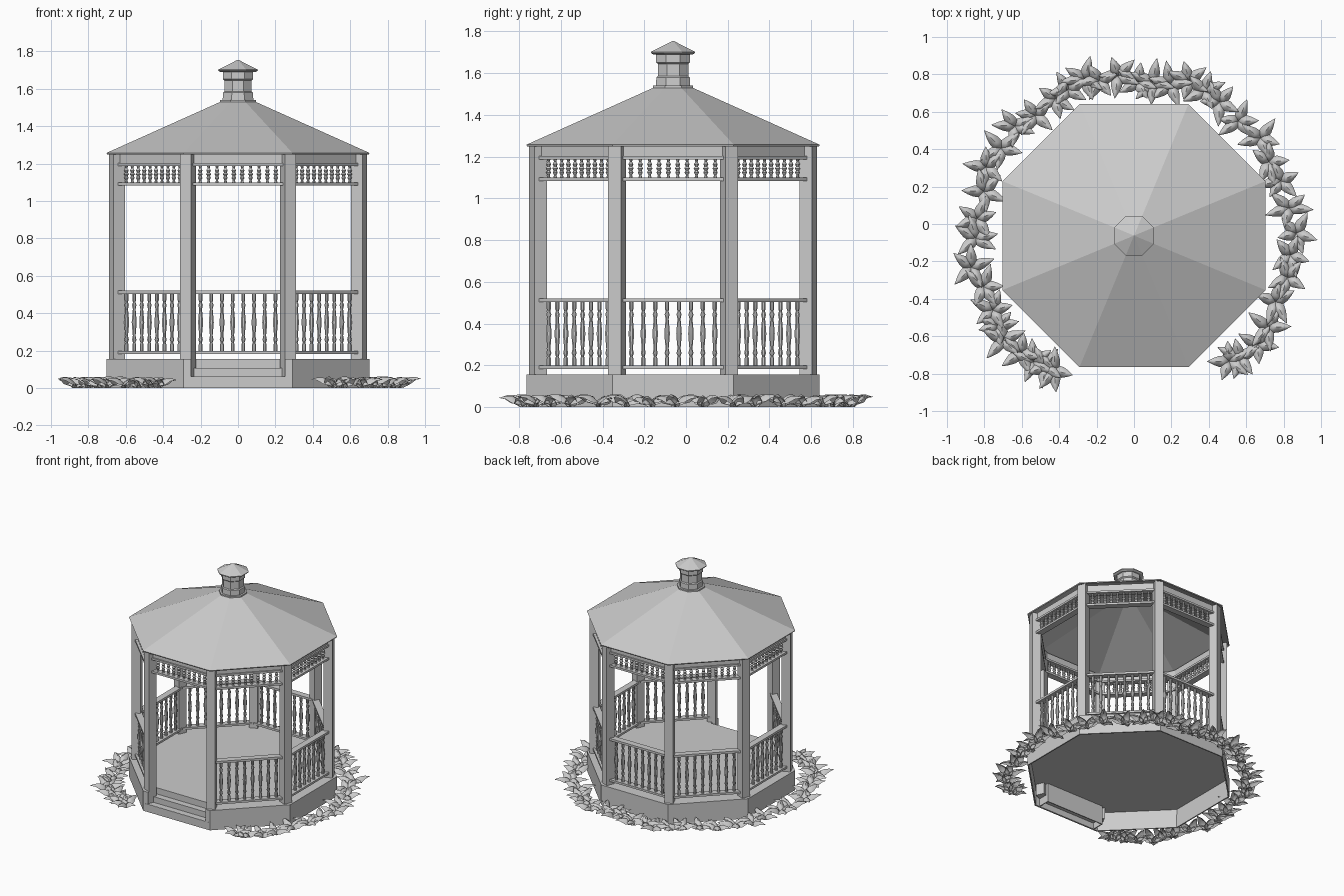
import bpy, bmesh, math, random
from mathutils import Matrix, Vector

if "Cube" in bpy.data.objects:
    bpy.data.objects.remove(bpy.data.objects["Cube"])

random.seed(4)
CY = -0.062                      # octagon centre in y
C8 = math.cos(math.pi / 8)
CENTRE = Matrix.Translation((0, CY, 0))


def finish(bm, name, smooth=None, recalc=True):
    if recalc:
        bmesh.ops.recalc_face_normals(bm, faces=bm.faces)
    me = bpy.data.meshes.new(name)
    bm.to_mesh(me)
    bm.free()
    ob = bpy.data.objects.new(name, me)
    bpy.context.collection.objects.link(ob)
    if smooth:
        bpy.ops.object.select_all(action='DESELECT')
        ob.select_set(True)
        bpy.context.view_layer.objects.active = ob
        bpy.ops.object.shade_smooth_by_angle(angle=math.radians(smooth))
    return ob


def box(bm, mat, x, y, z):
    """Box from (min, max) ranges, placed by a matrix."""
    mid = Vector([(a + b) / 2 for a, b in (x, y, z)])
    size = [b - a for a, b in (x, y, z)]
    m = mat @ Matrix.Translation(mid) @ Matrix.Diagonal((*size, 1))
    bmesh.ops.create_cube(bm, size=1, matrix=m)


def lathe(bm, mat, profile, n=8, caps=True):
    """Revolve (radius, z) points into an n-sided body."""
    rings = []
    for r, z in profile:
        ring = []
        for i in range(n):
            a = (i + 0.5) * 2 * math.pi / n
            ring.append(bm.verts.new(mat @ Vector((r * math.cos(a), r * math.sin(a), z))))
        rings.append(ring)
    for lo, hi in zip(rings, rings[1:]):
        for i in range(n):
            j = (i + 1) % n
            bm.faces.new((lo[i], lo[j], hi[j], hi[i]))
    if caps:
        bm.faces.new(rings[0][::-1])
        bm.faces.new(rings[-1])


def side(k):
    """Frame of side k (0 = front): x along the side, -y outward."""
    return CENTRE @ Matrix.Rotation(k * math.pi / 4, 4, 'Z')


# deck: floor and skirt, hollow below, with a notch for the steps
bm = bmesh.new()
A = 0.702
yf = CY - A
pts = []
for i in range(8):
    a = math.radians(-67.5 + 45 * i)
    pts.append((A / C8 * math.cos(a), CY + A / C8 * math.sin(a)))
pts += [(-0.25, yf), (-0.25, yf + 0.1), (0.25, yf + 0.1), (0.25, yf)]
low = [bm.verts.new((x, y, 0)) for x, y in pts]
top = [bm.verts.new((x, y, 0.155)) for x, y in pts]
bm.faces.new(top)
for i in range(len(pts)):
    j = (i + 1) % len(pts)
    bm.faces.new((low[i], low[j], top[j], top[i]))
deck = finish(bm, "deck", recalc=False)
mod = deck.modifiers.new("thickness", 'SOLIDIFY')
mod.thickness = 0.01
mod.offset = -1

# steps: thin treads and risers in the notch
bm = bmesh.new()
I = Matrix.Identity(4)
box(bm, I, (-0.29, 0.29), (yf - 0.001, yf + 0.012), (0, 0.06))
box(bm, I, (-0.25, 0.25), (yf, yf + 0.06), (0.048, 0.061))
box(bm, I, (-0.25, 0.25), (yf + 0.05, yf + 0.06), (0.05, 0.105))
box(bm, I, (-0.25, 0.25), (yf + 0.05, yf + 0.1), (0.095, 0.106))
finish(bm, "front_steps")

# corner posts: square, turned to face outward
bm = bmesh.new()
for k in range(8):
    m = CENTRE @ Matrix.Rotation((k + 0.5) * math.pi / 4, 4, 'Z')
    z0 = 0.06 if k in (0, 7) else 0.15
    box(bm, m, (-0.0325, 0.0325), (-0.7335, -0.6685), (z0, 1.255))
finish(bm, "corner_posts")

# rails, frieze and turned spindles for every side
SPINDLE = [(0.011, 0), (0.011, 0.12), (0.007, 0.15), (0.013, 0.2), (0.008, 0.27), (0.0125, 0.42),
           (0.0145, 0.5), (0.0125, 0.58), (0.008, 0.73), (0.013, 0.8), (0.007, 0.85),
           (0.011, 0.88), (0.011, 1)]
FRIEZE = [(0.010, 0), (0.006, 0.15), (0.013, 0.28), (0.008, 0.4), (0.015, 0.5),
          (0.008, 0.6), (0.013, 0.72), (0.006, 0.85), (0.010, 1)]
rails, beams, balusters, drops = (bmesh.new() for _ in range(4))
AP = 0.642
W = 0.272
for k in range(8):
    m = side(k)
    for z in ((1.084, 1.1), (1.187, 1.202)):
        box(beams, m, (-W, W), (-AP - 0.025, -AP + 0.025), z)
    box(beams, m, (-W, W), (-AP - 0.014, -AP + 0.014), (1.2, 1.255))
    for i in range(10):
        p = m @ Matrix.Translation((-0.202 + 0.404 * i / 9, -AP, 0))
        lathe(drops, p, [(r, 1.098 + 0.091 * t) for r, t in FRIEZE], caps=False)
    if k == 0:
        continue                 # entrance stays open
    for z in ((0.182, 0.198), (0.504, 0.521)):
        box(rails, m, (-W, W), (-AP - 0.025, -AP + 0.025), z)
    for i in range(8):
        p = m @ Matrix.Translation((-0.2 + 0.4 * i / 7, -AP, 0))
        lathe(balusters, p, [(r, 0.196 + 0.31 * t) for r, t in SPINDLE], caps=False)
finish(rails, "railings")
finish(beams, "frieze_beams")
finish(balusters, "railing_spindles", 40)
finish(drops, "frieze_spindles", 40)

# main roof: thin hollow eight-sided pyramid
bm = bmesh.new()
lathe(bm, CENTRE, [(0.703 / C8, 1.257), (0.09 / C8, 1.532), (0.002, 1.57)], caps=False)
roof = finish(bm, "main_roof")
mod = roof.modifiers.new("thickness", 'SOLIDIFY')
mod.thickness = 0.008
mod.offset = -1

# cupola body and its little roof
bm = bmesh.new()
lathe(bm, CENTRE, [(r / C8, z) for r, z in
      [(0.095, 1.525), (0.095, 1.54), (0.082, 1.541), (0.08, 1.58), (0.073, 1.586),
       (0.073, 1.645), (0.081, 1.652), (0.081, 1.695)]])
finish(bm, "cupola")
bm = bmesh.new()
lathe(bm, CENTRE, [(r / C8, z) for r, z in
      [(0.095, 1.69), (0.106, 1.697), (0.106, 1.702), (0.002, 1.755)]])
finish(bm, "cupola_roof")

# plant border: clusters of arching, pointed leaves along an open ring
# each row: distance along leaf, height, half width, droop of the edges
LEAF = [(0.0, 0.0, 0.016, 0.0), (0.012, 0.03, 0.026, 0.018), (0.03, 0.05, 0.031, 0.032),
        (0.055, 0.058, 0.029, 0.034), (0.085, 0.058, 0.018, 0.015), (0.118, 0.048, 0.001, 0.0)]


def leaf(bm, pos, ang, s, lift):
    m = Matrix.Translation(pos) @ Matrix.Rotation(ang, 4, 'Z')
    rows = [[bm.verts.new(m @ Vector((d * s, u * w, max(0, z * lift - drop * u * u))))
             for u in (-1, -0.6, 0, 0.6, 1)] for d, z, w, drop in LEAF]
    for a, b in zip(rows, rows[1:]):
        for i in range(4):
            bm.faces.new((a[i], b[i], b[i + 1], a[i + 1]))


PATH = [(-0.42, -0.77), (-0.55, -0.74), (-0.69, -0.62), (-0.76, -0.45), (-0.87, -0.22), (-0.85, 0.04),
        (-0.78, 0.3), (-0.64, 0.52), (-0.43, 0.66), (-0.27, 0.77), (-0.08, 0.78), (0.1, 0.75),
        (0.28, 0.77), (0.45, 0.64), (0.68, 0.46), (0.78, 0.22), (0.87, -0.04), (0.82, -0.3),
        (0.72, -0.55), (0.57, -0.71), (0.44, -0.74)]
bm = bmesh.new()
for (x0, y0), (x1, y1) in zip(PATH, PATH[1:]):
    for t in (0, 0.5):
        p = Vector((x0 + (x1 - x0) * t, y0 + (y1 - y0) * t, 0))
        p += Vector((random.uniform(-0.015, 0.015), random.uniform(-0.015, 0.015), 0))
        a0 = random.uniform(0, 6.28)
        for q in range(5):
            leaf(bm, p, a0 + q * 2 * math.pi / 5 + random.uniform(-0.35, 0.35),
                 random.uniform(0.85, 1.12), random.uniform(0.85, 1.05))
finish(bm, "plant_border", 60, recalc=False)
